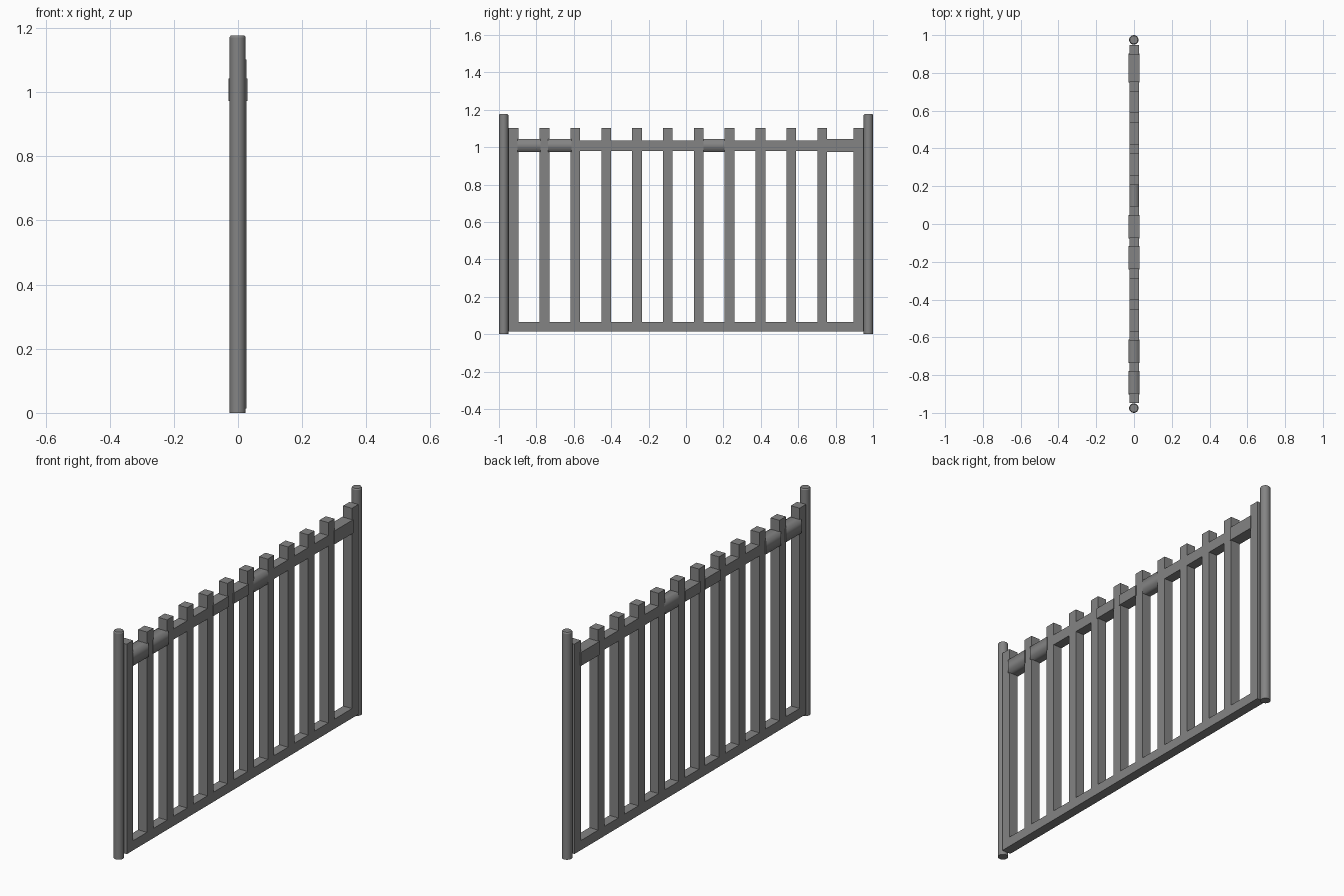
import bpy

if "Cube" in bpy.data.objects:
    bpy.data.objects.remove(bpy.data.objects["Cube"])

# dark grey paint
dark = bpy.data.materials.new("dark_grey_paint")
dark.diffuse_color = (0.23, 0.23, 0.23, 1)
dark.use_nodes = True
dark.node_tree.nodes["Principled BSDF"].inputs["Base Color"].default_value = dark.diffuse_color


def box(name, y0, y1, z0, z1, w=0.05, x=0.001):
    bpy.ops.mesh.primitive_cube_add(size=1, location=(x, (y0 + y1) / 2, (z0 + z1) / 2))
    o = bpy.context.object
    o.name = name
    o.scale = (w, y1 - y0, z1 - z0)
    bpy.ops.object.transform_apply(location=False, rotation=False, scale=True)
    o.data.materials.append(dark)
    return o


def soft_tube(o):
    # smooth the long edges of a rail while its ends (inside the pickets) stay sharp
    for e in o.data.edges:
        a, b = (o.data.vertices[i].co for i in e.vertices)
        e.use_edge_sharp = abs(a.y - b.y) < 1e-4
    o.data.shade_smooth()


# round end posts, each with a slightly tapered cap
for y in (-0.975, 0.975):
    bpy.ops.mesh.primitive_cylinder_add(vertices=24, radius=0.025, depth=1.171,
                                        location=(-0.001, y, 0.5855))
    post = bpy.context.object
    post.name = "end_post"
    bpy.ops.object.shade_smooth_by_angle(angle=0.6)
    post.data.materials.append(dark)
    bpy.ops.mesh.primitive_cone_add(vertices=24, radius1=0.025, radius2=0.021, depth=0.006,
                                    location=(-0.001, y, 1.174))
    cap = bpy.context.object
    cap.name = "post_cap"
    bpy.ops.object.shade_smooth_by_angle(angle=0.6)
    cap.data.materials.append(dark)

# square pickets
ys = [-0.922 + 0.165 * i for i in range(11)] + [0.922]
for y in ys:
    box("picket", y - 0.026, y + 0.026, 0.03, 1.102)

# bottom rail
box("bottom_rail", -0.948, 0.948, 0.014, 0.064)

# upper rail, one length per bay: some wider, taller or softly shaded
wide = {0, 1, 4, 5, 10}
tall = {0, 1, 6, 10}
soft = {0, 1, 6}
for i in range(11):
    z0, z1 = (0.973, 1.043) if i in tall else (0.98, 1.035)
    w, x = (0.06, 0) if i in wide else (0.05, 0.001)
    rail = box("top_rail", ys[i] + 0.02, ys[i + 1] - 0.02, z0, z1, w, x)
    if i in soft:
        soft_tube(rail)
